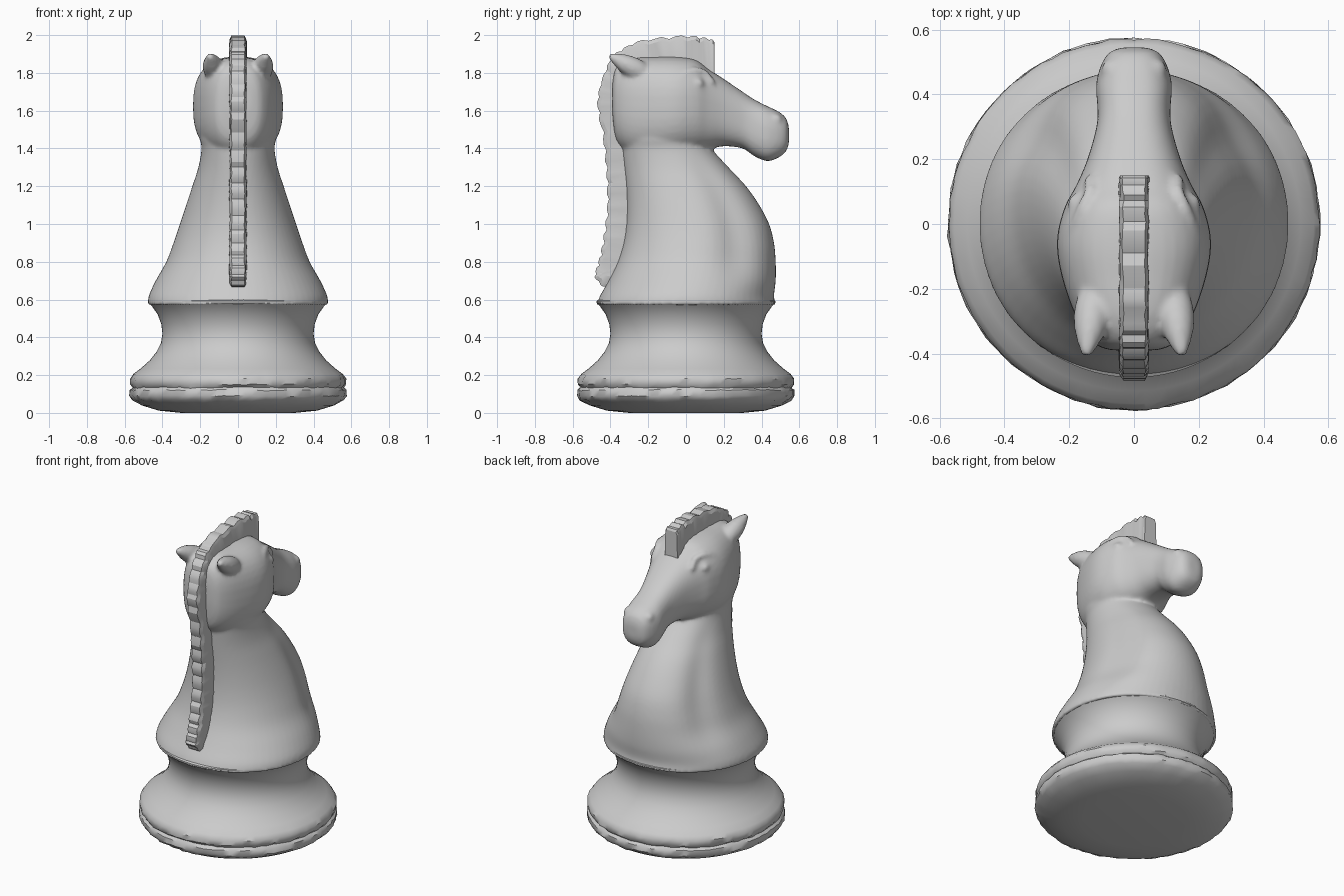
import bpy, bmesh, math, random
from mathutils import Vector, Matrix

if "Cube" in bpy.data.objects:
    bpy.data.objects.remove(bpy.data.objects["Cube"])

random.seed(4)


def spline(rows, steps):
    """Catmull-Rom interpolation through rows of numbers."""
    out = []
    for i in range(len(rows) - 1):
        p0, p1, p2, p3 = (rows[max(0, min(len(rows) - 1, i + k))] for k in (-1, 0, 1, 2))
        for s in range(steps):
            t = s / steps
            out.append([0.5 * (2 * b + (c - a) * t + (2 * a - 5 * b + 4 * c - d) * t * t
                               + (3 * b - a - 3 * c + d) * t ** 3)
                        for a, b, c, d in zip(p0, p1, p2, p3)])
    return out + [list(rows[-1])]


def loft(bm, rings):
    """Closed skin through rings of equal point count, with end caps."""
    loops = [[bm.verts.new(p) for p in r] for r in rings]
    n = len(loops[0])
    for a, b in zip(loops, loops[1:]):
        for i in range(n):
            j = (i + 1) % n
            bm.faces.new((a[i], a[j], b[j], b[i]))
    bm.faces.new(loops[0][::-1])
    bm.faces.new(loops[-1])


def superellipse(n, power):
    pts = []
    for i in range(n):
        a = 2 * math.pi * i / n
        c, s = math.cos(a), math.sin(a)
        pts.append((math.copysign(abs(c) ** (2 / power), c),
                    math.copysign(abs(s) ** (2 / power), s)))
    return pts


def blob(bm, centre, size):
    m = Matrix.Translation(centre) @ Matrix.Diagonal((*size, 1))
    bmesh.ops.create_uvsphere(bm, u_segments=16, v_segments=10, radius=1, matrix=m)


def finish(bm, name, angle=None):
    bmesh.ops.recalc_face_normals(bm, faces=bm.faces)
    me = bpy.data.meshes.new(name)
    bm.to_mesh(me)
    bm.free()
    ob = bpy.data.objects.new(name, me)
    bpy.context.collection.objects.link(ob)
    if angle:
        bpy.ops.object.select_all(action='DESELECT')
        ob.select_set(True)
        bpy.context.view_layer.objects.active = ob
        bpy.ops.object.shade_smooth_by_angle(angle=math.radians(angle))
    return ob


# Turned base: radius, height; the foot rim is slightly chipped
profile = [(.30, 0), (.42, .012), (.51, .04), (.56, .068), (.575, .09), (.573, .12),
           (.558, .134), (.571, .15), (.572, .18), (.555, .205), (.515, .235), (.465, .28),
           (.43, .325), (.408, .37), (.4, .42), (.406, .47), (.425, .52), (.452, .56),
           (.474, .583), (.474, .592), (.44, .615)]
rings = []
for r, z in profile:
    chip = .004 if .06 < z < .19 else 0
    rings.append([((r + random.uniform(-chip, chip)) * math.cos(a),
                   (r + random.uniform(-chip, chip)) * math.sin(a),
                   z + random.uniform(-chip, chip))
                  for a in (2 * math.pi * i / 96 for i in range(96))])
bm = bmesh.new()
loft(bm, rings)
finish(bm, "base", 40)

bm = bmesh.new()
# Neck and chest: height, half width, back y, front y, depth of shoulder hollow
neck = [(.572, .478, -.474, .474, 0), (.62, .472, -.455, .466, 0), (.70, .436, -.41, .475, .02),
        (.80, .38, -.362, .475, .06), (.9, .342, -.332, .466, .08), (1.0, .308, -.318, .44, .085),
        (1.1, .275, -.315, .388, .075), (1.2, .242, -.32, .318, .055), (1.3, .21, -.33, .225, .03),
        (1.4, .193, -.34, .135, 0), (1.48, .2, -.34, .09, 0), (1.65, .15, -.3, .0, 0)]
rings = []
for z, hx, y0, y1, dip in spline(neck, 4):
    ring = []
    for c, s in superellipse(64, 2.05):
        a = math.degrees(math.asin(max(-1, min(1, s))))
        k = 1 - dip * math.exp(-((a - 30) / 15) ** 2)
        ring.append((hx * c * k, (y0 + y1) / 2 + (y1 - y0) / 2 * s * k, z))
    rings.append(ring)
loft(bm, rings)

# Head from the back of the skull to the muzzle: y, low z, high z, half width
head = [(-.39, 1.58, 1.75, .07), (-.368, 1.44, 1.835, .125), (-.29, 1.37, 1.878, .178),
        (-.16, 1.35, 1.885, .224), (-.05, 1.36, 1.885, .238), (.05, 1.38, 1.87, .215),
        (.12, 1.395, 1.82, .178), (.2, 1.412, 1.768, .144), (.3, 1.4, 1.7, .116),
        (.36, 1.36, 1.66, .113), (.43, 1.333, 1.624, .117), (.49, 1.352, 1.595, .102),
        (.53, 1.385, 1.56, .076), (.545, 1.43, 1.51, .038)]
loft(bm, [[(hx * c, y, (z0 + z1) / 2 + (z1 - z0) / 2 * s) for c, s in superellipse(40, 2.55)]
          for y, z0, z1, hx in spline(head, 4)])

for side in (-1, 1):
    # Ears, swept backwards
    root, tip = Vector((side * .118, -.20, 1.785)), Vector((side * .148, -.405, 1.892))
    turn = (tip - root).to_track_quat('Z', 'Y')
    ear = [(0, .045), (.3, .057), (.6, .05), (.85, .03), (1, .014)]
    loft(bm, [[root.lerp(tip, t) + turn @ Vector((r * math.cos(a), r * math.sin(a), 0))
               for a in (2 * math.pi * i / 16 for i in range(16))] for t, r in spline(ear, 3)])
    # Eyes, brows and lids
    blob(bm, (side * .172, .06, 1.742), (.034, .036, .03))
    brow = [(.198, -.035, 1.76), (.177, .0, 1.797), (.157, .05, 1.812),
            (.135, .10, 1.797), (.135, .135, 1.75)]
    lid = [(.205, -.01, 1.735), (.198, .03, 1.705), (.182, .08, 1.71)]
    for curve, r in ((brow, .019), (lid, .012)):
        for x, y, z in spline(curve, 5):
            blob(bm, (side * x, y, z), (r, r, r))
    # Nostrils
    blob(bm, (side * .068, .475, 1.55), (.034, .036, .034))
horse = finish(bm, "horse_head_and_neck")
fuse = horse.modifiers.new("fuse", 'REMESH')
fuse.mode = 'VOXEL'
fuse.voxel_size = .0115
fuse.use_smooth_shade = True
soften = horse.modifiers.new("soften", 'SMOOTH')
soften.factor = .5
soften.iterations = 5

# Mane: crest outline (y, z), from the withers up over the forehead
crest = [(-.43, .66), (-.485, .72), (-.462, .80), (-.442, .9), (-.425, 1.02), (-.418, 1.16),
         (-.425, 1.3), (-.44, 1.45), (-.468, 1.62), (-.455, 1.74), (-.405, 1.86), (-.33, 1.935),
         (-.2, 1.978), (-.02, 1.995), (.09, 1.99), (.15, 1.97)]
path = [Vector(p) for p in spline(crest, 5)]
rings = []
for i, p in enumerate(path):
    t = (path[min(i + 1, len(path) - 1)] - path[max(i - 1, 0)]).normalized()
    inward = Vector((t.y, -t.x))
    if p.x > -.1:
        inward = Vector((0, -1))
    notch = (.01 if i % 3 == 0 else 0) + random.uniform(-.003, .003)
    depth = .175 if p.x > -.2 else .145
    ring = []
    for x, d in ((-.046, depth), (-.044, .02 + notch), (-.034, notch),
                 (.034, notch), (.044, .02 + notch), (.046, depth)):
        q = p + inward * d
        ring.append((x + random.uniform(-.003, .003), q.x, q.y))
    rings.append(ring)
bm = bmesh.new()
loft(bm, rings)
finish(bm, "mane", 25)
